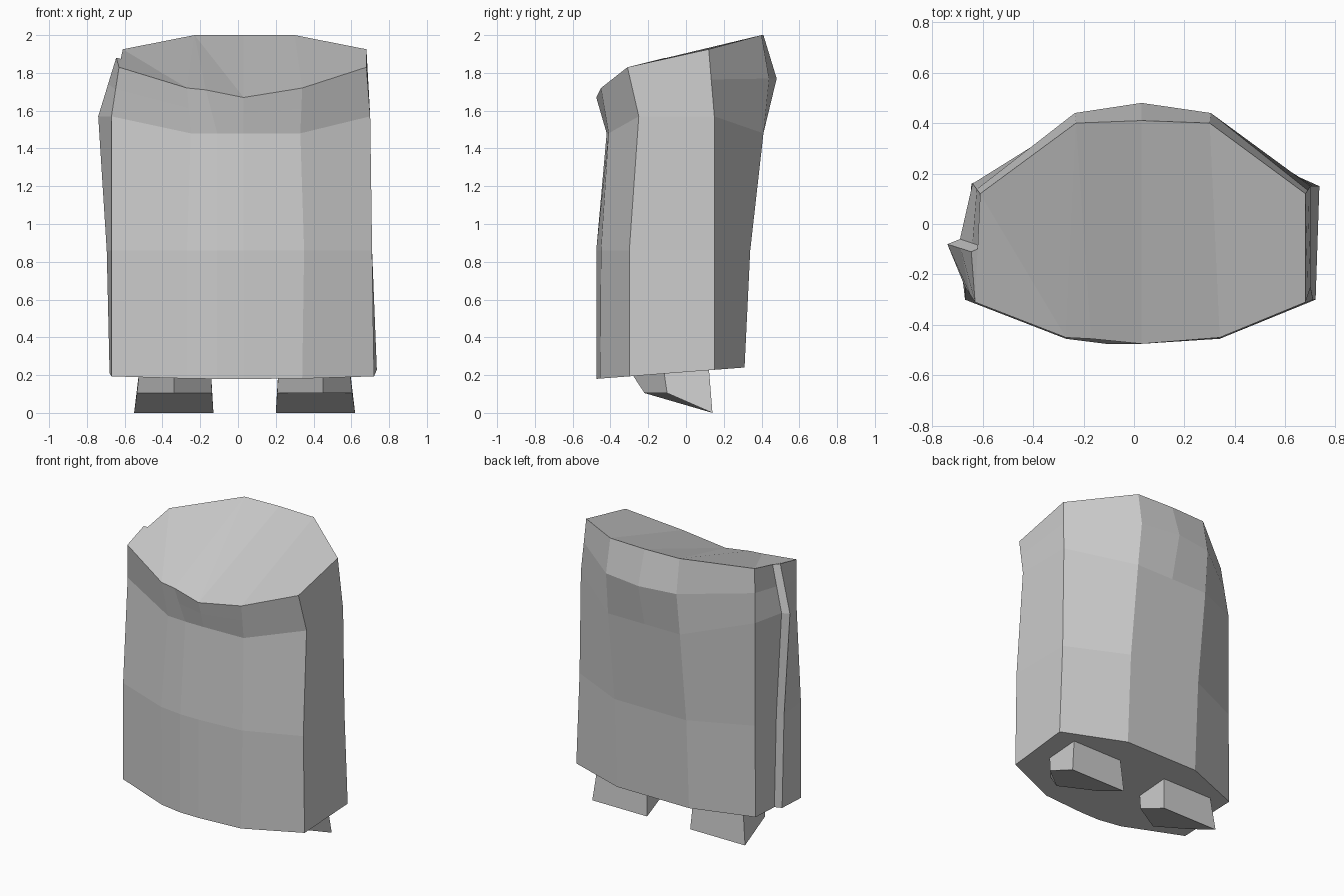
import bpy, bmesh

if "Cube" in bpy.data.objects:
    bpy.data.objects.remove(bpy.data.objects["Cube"])

grey = bpy.data.materials.new("light_grey")
grey.diffuse_color = (0.6, 0.6, 0.6, 1)
grey.use_nodes = True
grey.node_tree.nodes["Principled BSDF"].inputs["Base Color"].default_value = grey.diffuse_color


def build(name, rings, bottom_cap, top_faces):
    """Loft quads between rings, then close both ends."""
    bm = bmesh.new()
    vs = [[bm.verts.new(p) for p in ring] for ring in rings]
    n = len(rings[0])
    for lo, hi in zip(vs, vs[1:]):
        for i in range(n):
            j = (i + 1) % n
            bm.faces.new((lo[i], lo[j], hi[j], hi[i]))
    if bottom_cap:
        bm.faces.new(vs[0][::-1])
    for f in top_faces:
        bm.faces.new([vs[-1][i] for i in f])
    bmesh.ops.recalc_face_normals(bm, faces=bm.faces)
    me = bpy.data.meshes.new(name)
    bm.to_mesh(me)
    bm.free()
    me.materials.append(grey)
    ob = bpy.data.objects.new(name, me)
    bpy.context.collection.objects.link(ob)
    return ob


# Body plans: six front points, right corner, three back points, left corner, groove, side flap
base = [(-.67, -.30), (-.27, -.45), (-.11, -.475), (.03, -.475), (.34, -.455), (.72, -.30),
        (.735, .15), (.31, .31), (.03, .31), (-.24, .31), (-.645, .16), (-.635, -.06), (-.68, -.08)]
waist = [(-.67, -.30), (-.27, -.455), (-.11, -.475), (.03, -.475), (.35, -.45), (.71, -.30),
         (.71, .15), (.31, .34), (.03, .34), (-.24, .34), (-.64, .16), (-.65, -.06), (-.695, -.08)]
shoulder = [(-.67, -.25), (-.25, -.41), (-.11, -.42), (.03, -.42), (.33, -.41), (.70, -.25),
            (.70, .15), (.31, .41), (.03, .41), (-.24, .41), (-.64, .16), (-.69, -.06), (-.74, -.08)]
rim = [(-.63, -.31, 1.83), (-.27, -.45, 1.72), (-.17, -.455, 1.71), (.03, -.475, 1.67),
       (.34, -.45, 1.72), (.68, -.31, 1.83), (.68, .12, 1.925), (.30, .40, 2.0),
       (.03, .41, 2.0), (-.23, .40, 2.0), (-.61, .12, 1.925), (-.60, -.09, 1.87), (-.645, -.11, 1.88)]

r0 = [(x, y, .18 + .077 * (y + .475)) for x, y in base]
r1 = [(x, y, .86) for x, y in waist]
r2 = [(x, y, 1.57 if abs(x) > .5 else 1.48) for x, y in shoulder]
# Ring halfway to the rim, bulging outwards at the back
r3 = [tuple(a * .45 + b * .55 for a, b in zip(p, q)) for p, q in zip(r2, rim)]
for i, y in ((7, .44), (8, .48), (9, .44)):
    r3[i] = (r3[i][0], y, 1.77)

top = [(5, 6, 7, 4), (4, 7, 8, 3), (3, 8, 9), (3, 9, 2), (2, 9, 1),
       (1, 9, 10), (1, 10, 0), (0, 10, 11), (0, 11, 12)]
build("body", [r0, r1, r2, r3, rim], True, top)


# Feet: wedge soles with a pointed front, upper end hidden in the body
def foot(name, inner, outer, tip):
    w = .015 if outer > inner else -.015
    sole = [(inner, .14, 0), (inner + w * .5, -.10, .105), (tip, -.22, .105),
            (outer - w, -.10, .105), (outer, .14, 0)]
    ankle = [(inner + w, .12, .25), (inner + w, -.12, .24), (tip, -.295, .22),
             (outer - 2 * w, -.12, .24), (outer - 2 * w, .12, .25)]
    build(name, [sole, ankle], True, [range(5)])


foot("left_foot", -.13, -.55, -.34)
foot("right_foot", .20, .62, .45)
